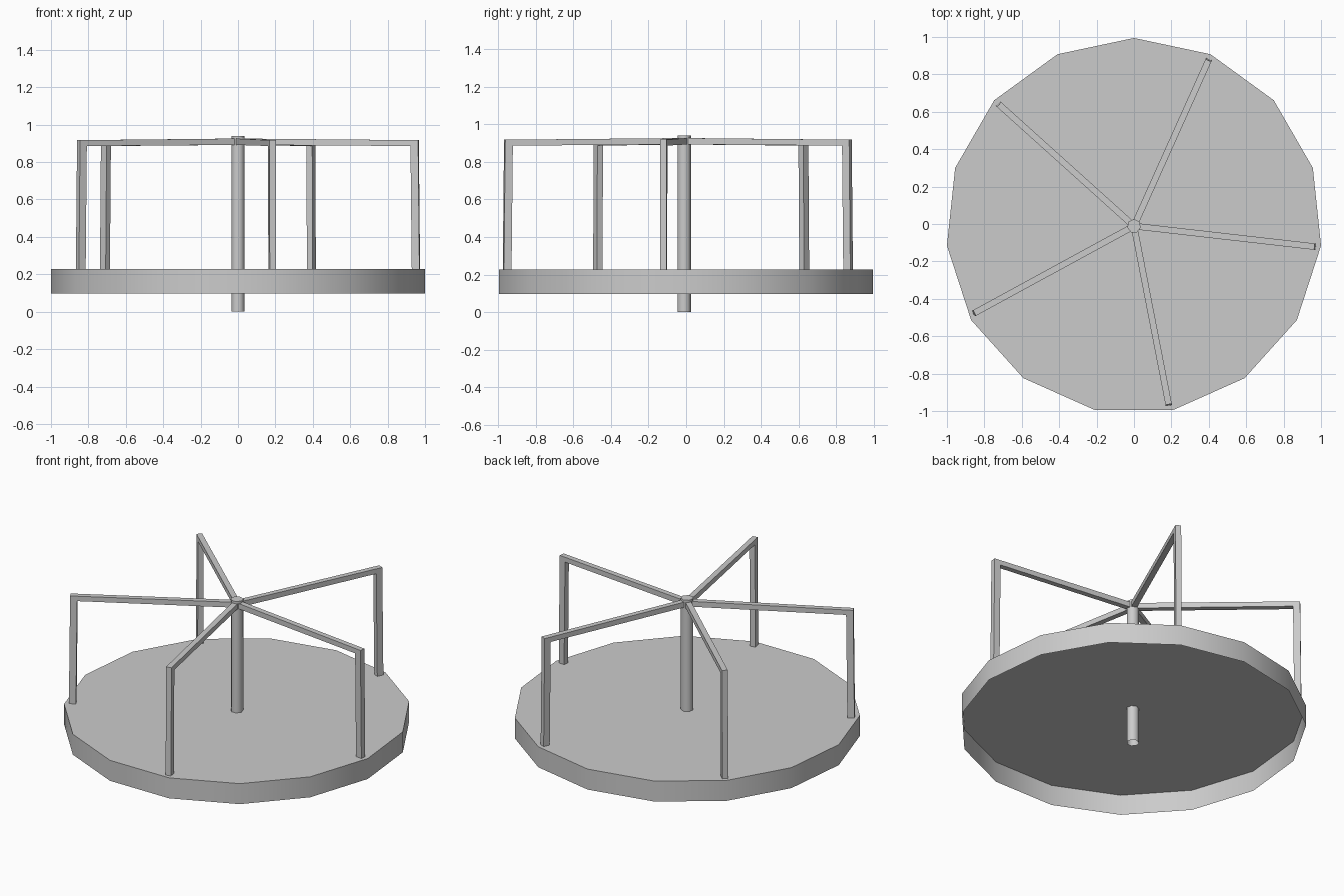
import bpy, bmesh
from math import radians, sin, cos, tau, pi
from mathutils import Matrix

if "Cube" in bpy.data.objects:
    bpy.data.objects.remove(bpy.data.objects["Cube"])

CY = -0.011  # odd-sided platform: hub sits slightly off the bounding centre


def finish(name, bm, smooth=0):
    bmesh.ops.recalc_face_normals(bm, faces=bm.faces)
    me = bpy.data.meshes.new(name)
    bm.to_mesh(me)
    bm.free()
    ob = bpy.data.objects.new(name, me)
    bpy.context.collection.objects.link(ob)
    if smooth:
        bpy.ops.object.select_all(action='DESELECT')
        bpy.context.view_layer.objects.active = ob
        ob.select_set(True)
        bpy.ops.object.shade_smooth_by_angle(angle=radians(smooth))
    return ob


def open_drum(name, sides, radius, z0, z1):
    """Thin-walled drum with a top cap and an open underside."""
    bm = bmesh.new()
    low, high = [[bm.verts.new((radius * cos(pi / 2 + tau * i / sides),
                                CY + radius * sin(pi / 2 + tau * i / sides), z))
                  for i in range(sides)] for z in (z0, z1)]
    bm.faces.new(high)
    for i in range(sides):
        j = (i + 1) % sides
        bm.faces.new((low[i], low[j], high[j], high[i]))
    return finish(name, bm, 60)


# Fifteen-sided platform, hollow below, and the central pole
open_drum("platform", 15, 1.0055, 0.097, 0.228)
open_drum("centre_pole", 7, 0.037, 0.0, 0.94)

# Handrail side profile (radius, height): arm from hub, then post down
PROFILE = [(0.0, 0.892), (0.930, 0.886), (0.937, 0.228),
           (0.978, 0.228), (0.971, 0.917), (0.0, 0.926)]
HALF = 0.017

for k, angle in enumerate((65.8, 138, -151.4, -79, -6.5)):
    bm = bmesh.new()
    left = [bm.verts.new((r, -HALF, z)) for r, z in PROFILE]
    right = [bm.verts.new((r, HALF, z)) for r, z in PROFILE]
    # Side faces split at the elbow: arm quad and post quad
    for s in (left, right):
        bm.faces.new((s[0], s[1], s[4], s[5]))
        bm.faces.new((s[1], s[2], s[3], s[4]))
    # Rails are open where they meet the deck and the pole
    for i in (0, 1, 3, 4):
        bm.faces.new((left[i], left[i + 1], right[i + 1], right[i]))
    rail = Matrix.Translation((0, CY, 0)) @ Matrix.Rotation(radians(angle), 4, 'Z')
    bmesh.ops.transform(bm, matrix=rail, verts=bm.verts)
    finish(f"handrail_{k + 1}", bm)
